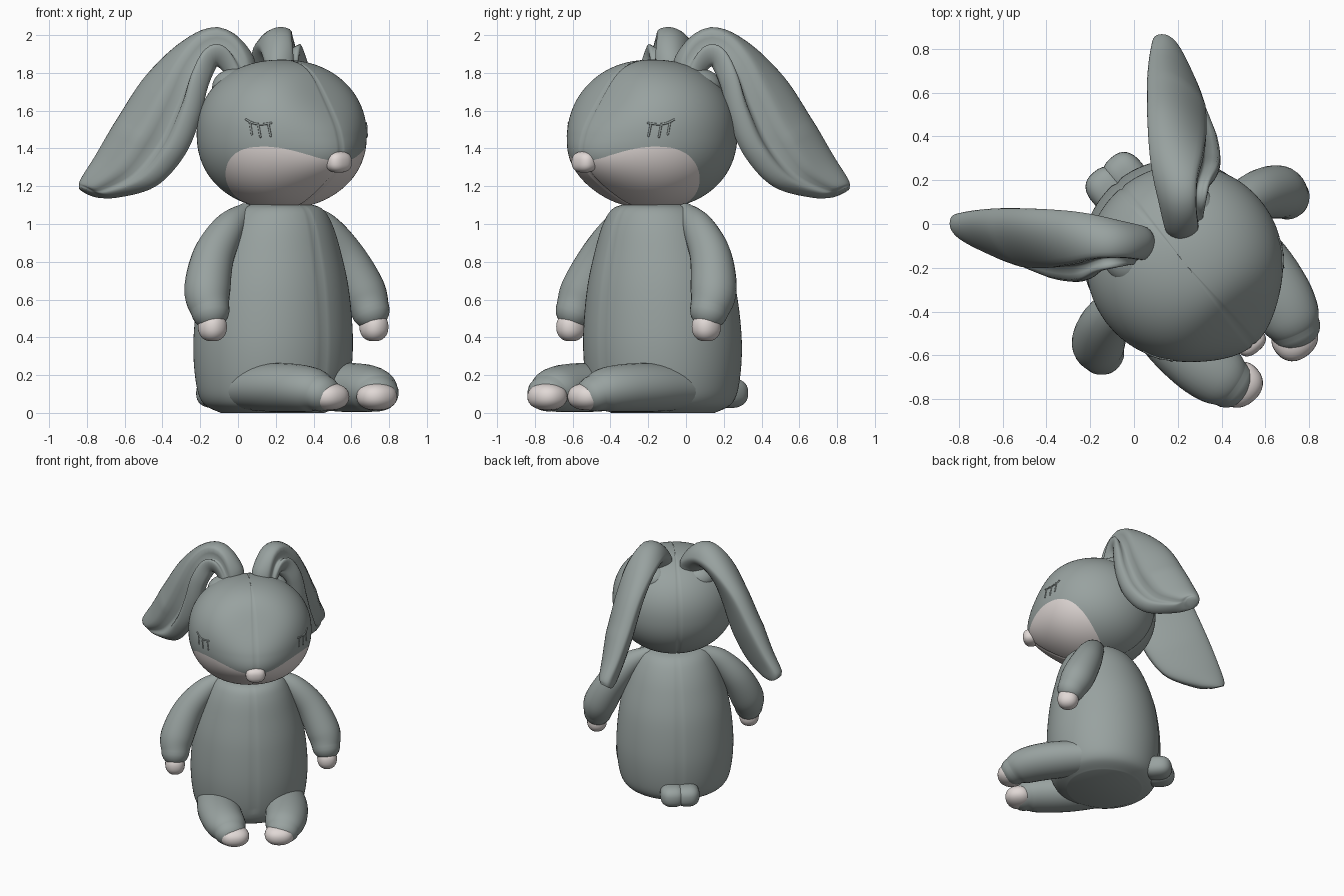
import bpy, bmesh, math
from mathutils import Matrix, Vector

if "Cube" in bpy.data.objects:
    bpy.data.objects.remove(bpy.data.objects["Cube"])

# The toy faces about 40 degrees off the -y axis; parts are built facing -y, then placed
PLACE = Matrix.Translation((0.048, 0.04, 0)) @ Matrix.Rotation(math.radians(40), 4, 'Z')


def material(name, rgb):
    m = bpy.data.materials.new(name)
    m.diffuse_color = (*rgb, 1)
    m.use_nodes = True
    m.node_tree.nodes["Principled BSDF"].inputs["Base Color"].default_value = m.diffuse_color
    return m


GREY = material("soft grey", (0.315, 0.36, 0.35))
CREAM = material("cream", (0.75, 0.69, 0.67))


def P(u, f, z):
    """Side offset, forward distance, height."""
    return Vector((u, -f, z))


def make(name, rings, mats, split=0):
    """Skin a list of closed rings, ends closed; rows below split take the second colour."""
    bm = bmesh.new()
    rows = [[bm.verts.new(PLACE @ p) for p in r] for r in rings]
    n = len(rows[0])
    for k, (a, b) in enumerate(zip(rows, rows[1:])):
        for i in range(n):
            j = (i + 1) % n
            bm.faces.new((a[i], a[j], b[j], b[i])).material_index = int(k < split)
    bm.faces.new(rows[0][::-1])
    bm.faces.new(rows[-1])
    bmesh.ops.recalc_face_normals(bm, faces=bm.faces)
    for face in bm.faces:
        face.smooth = True
    me = bpy.data.meshes.new(name)
    bm.to_mesh(me)
    bm.free()
    for m in mats:
        me.materials.append(m)
    ob = bpy.data.objects.new(name, me)
    bpy.context.collection.objects.link(ob)
    return ob


def smooth_path(pts, steps=6):
    """Catmull-Rom through tuples of any length."""
    out = []
    for i in range(len(pts) - 1):
        p0, p1, p2, p3 = (pts[max(0, min(len(pts) - 1, i + k))] for k in (-1, 0, 1, 2))
        for s in range(steps):
            t = s / steps
            out.append([0.5 * (2 * b + (c - a) * t + (2 * a - 5 * b + 4 * c - d) * t * t
                               + (3 * b - a - 3 * c + d) * t ** 3)
                        for a, b, c, d in zip(p0, p1, p2, p3)])
    out.append(list(pts[-1]))
    return out


def tube(name, pts, ref, mat, wide=1.0, n=28, steps=6):
    """Round-ended tube through (u, f, z, radius)."""
    path = smooth_path(pts, steps)
    cs = [P(*p[:3]) for p in path]
    rs = [p[3] for p in path]
    rings = []

    def ring(c, t, r, k):
        a = t.cross(ref).normalized()
        b = a.cross(t).normalized()
        return [c + (a * math.cos(x) * wide + b * math.sin(x)) * r * k
                for x in (2 * math.pi * i / n for i in range(n))]
    last = len(cs) - 1
    caps = [math.radians(x) for x in (15, 32, 50, 66, 80)]
    for i, c in enumerate(cs):
        t = (cs[min(i + 1, last)] - cs[max(i - 1, 0)]).normalized()
        if i == 0:
            rings += [ring(c - t * rs[0] * math.sin(x), t, rs[0], math.cos(x)) for x in caps[::-1]]
        rings.append(ring(c, t, rs[i], 1))
        if i == last:
            rings += [ring(c + t * rs[i] * math.sin(x), t, rs[i], math.cos(x)) for x in caps]
    return make(name, rings, [mat])


def spow(x, e):
    return math.copysign(abs(x) ** e, x)


def blob(name, centre, size, mat, e=1.0, n=32):
    """Superellipsoid of half sizes (side, forward, up)."""
    rings = []
    for k in range(1, n // 2):
        el = math.pi * (k / (n // 2) - 0.5)
        h = spow(math.cos(el), e)
        rings.append([P(*centre) + Vector((size[0] * h * spow(math.cos(a), e),
                                           size[1] * h * spow(math.sin(a), e),
                                           size[2] * spow(math.sin(el), e)))
                      for a in (2 * math.pi * i / n for i in range(n))])
    return make(name, rings, [mat])


# Body: turned pear shape with a stitched centre seam
profile = [(0.27, 0.0, .21), (0.36, 0.05, .21), (0.40, 0.16, .212), (0.415, 0.38, .215),
           (0.39, 0.65, .222), (0.335, 0.87, .235), (0.28, 1.01, .25), (0.22, 1.085, .26), (0.13, 1.11, .26)]
rings = []
for r, z, f in smooth_path(profile, 7):
    ring = []
    for i in range(96):
        a = 2 * math.pi * i / 96
        seam = 1 - 0.02 * (i in (0, 48) and z > 0.15)
        ring.append(P(1.03 * r * seam * math.sin(a), f + r * seam * math.cos(a), max(z, 0)))
    rings.append(ring)
make("body", rings, [GREY])

# Head: rounded ball, pinched at forehead and chin and drawn out at the nose
HEAD = (0.0, 0.285, 1.475)


def bump(d, axis, power):
    return max(0, d.dot(Vector(axis).normalized())) ** power


def head_point(az, el, lift=0.0):
    h, v = spow(math.cos(el), 0.93), spow(math.sin(el), 0.93)
    d = Vector((math.sin(az) * math.cos(el), math.cos(az) * math.cos(el), math.sin(el)))
    push = (0.065 * bump(d, (0, .94, -.34), 8) - 0.05 * bump(d, (0, .8, .5), 7)
            - 0.03 * bump(d, (0, .7, -.75), 8))
    r = 0.45 + lift
    return P(h * math.sin(az) * r, HEAD[1] + h * math.cos(az) * r + push,
             HEAD[2] + v * (0.395 + lift))


def in_muzzle(p):
    """Below an arch that dips at the nose and behind the cheek."""
    d = -p.y - HEAD[1] - 0.28
    return p.z < 1.41 - (2.0 * d * d if d > 0 else 0.15 * (-d / 0.28) ** 2.5)


SIDES, LOW, HIGH = 176, 40, 70
columns = []
for i in range(SIDES):
    az = 2 * math.pi * i / SIDES
    edge = 20.0
    while edge > -84 and not in_muzzle(head_point(az, math.radians(edge))):
        edge -= 0.2
    # rows are packed so that one row always follows the colour edge
    els = [-89 + (edge + 89) * k / LOW for k in range(LOW)]
    els += [edge + (89 - edge) * k / HIGH for k in range(HIGH + 1)]
    columns.append([head_point(az, math.radians(e), -0.007 if i in (0, SIDES // 2) else 0) for e in els])
make("head", [list(r) for r in zip(*columns)], [GREY, CREAM], LOW)

# Nose
blob("nose", (0, 0.755, 1.328), (0.072, 0.055, 0.056), CREAM, 0.8)


# Closed eyes: stitched lid line with three lashes
def thread(name, angles):
    pts = []
    for az, el in angles:
        p = head_point(math.radians(az), math.radians(el), 0.001)
        pts.append((p.x, -p.y, p.z, 0.0055))
    tube(name, pts, Vector((0, 0.3, 1)) if len(pts) > 2 else Vector((0, 1, 0)), GREY, n=8, steps=3)


for s, side in ((-1, "left"), (1, "right")):
    thread(f"eyelid_{side}", [(s * a, e) for a, e in ((65, 10), (60, 7.5), (54, 6.5), (47, 7.5))])
    for i, (a, e) in enumerate(((62, 8), (56, 6.5), (49, 7))):
        thread(f"eyelash_{side}_{i + 1}", [(s * a, e), (s * (a - 1.5), e - 8)])

    # Arms with cream paws
    tube(f"arm_{side}", [(s * .2, .22, 1.06, .05), (s * .325, .24, .98, .085), (s * .45, .26, .83, .11),
                         (s * .535, .31, .65, .122), (s * .553, .355, .545, .103)], Vector((0, 1, 0)), GREY)
    blob(f"paw_{side}", (s * .558, .38, .455), (.072, .077, .077), CREAM, 0.9)

    # Legs stretched forwards with cream toes
    tube(f"leg_{side}", [(s * .25, .22, .13, .11), (s * .25, .48, .134, .128), (s * .235, .66, .132, .128),
                         (s * .21, .78, .122, .118), (s * .195, .84, .105, .098)],
         Vector((0, 0, 1)), GREY, wide=1.2)
    blob(f"toe_{side}", (s * .165, .872, .086), (.108, .098, .072), CREAM, 0.9)

    # Tail lobe and the collar at the foot of each ear
    blob(f"tail_{side}", (s * .052, -.195, .105), (.092, .105, .08), GREY, 0.8)
    blob(f"ear_collar_{side}", (s * .165, .11, 1.725), (.13, .13, .1), GREY)

# Ears: arched, folded flaps given by their back edge and front edge
edges = [(.07, -.04, 1.72, -.03, -.19, 1.70), (.06, -.02, 1.87, -.06, -.16, 1.80),
         (-.10, .02, 1.96, -.12, -.19, 1.86), (-.28, .05, 1.92, -.17, -.23, 1.74),
         (-.47, .06, 1.77, -.21, -.23, 1.55), (-.63, .06, 1.54, -.29, -.21, 1.36),
         (-.75, .05, 1.35, -.44, -.16, 1.20), (-.83, .03, 1.23, -.65, -.06, 1.14),
         (-.84, .015, 1.185, -.76, -.02, 1.15)]
rows = smooth_path(edges, 7)
last = len(rows) - 1
mids = [(Vector(r[:3]) + Vector(r[3:])) / 2 for r in rows]
ear = []
for i, r in enumerate(rows):
    A = (Vector(r[:3]) - Vector(r[3:])) / 2
    T = mids[min(i + 1, last)] - mids[max(i - 1, 0)]
    N = A.cross(T).normalized()      # points to the outer, forward face
    fade = min(1, i / 14) * min(1, (last - i) / 20)
    ring = []
    for k in range(48):
        x = 2 * math.pi * k / 48
        c, h = math.cos(x), spow(math.sin(x), 0.9)
        if h > 0:                    # full outer lobe with a fold beside the front rim
            h *= (0.05 + 0.085 * fade) * (1 - 0.6 * fade * math.exp(-((c + 0.45) / 0.2) ** 2))
        else:
            h *= 0.04 + 0.025 * fade
        ring.append(PLACE.inverted() @ (mids[i] + A * c + N * h))
    ear.append(ring)
make("ear_left", ear, [GREY])
# The other ear is mirrored and swings a little further back
root = P(.17, .087, 0)
swing = Matrix.Translation(root + P(.005, .045, 0)) @ Matrix.Rotation(math.radians(10), 4, 'Z') \
    @ Matrix.Translation(-root)
make("ear_right", [[swing @ Vector((-p.x, p.y, p.z)) for p in r] for r in ear], [GREY])
